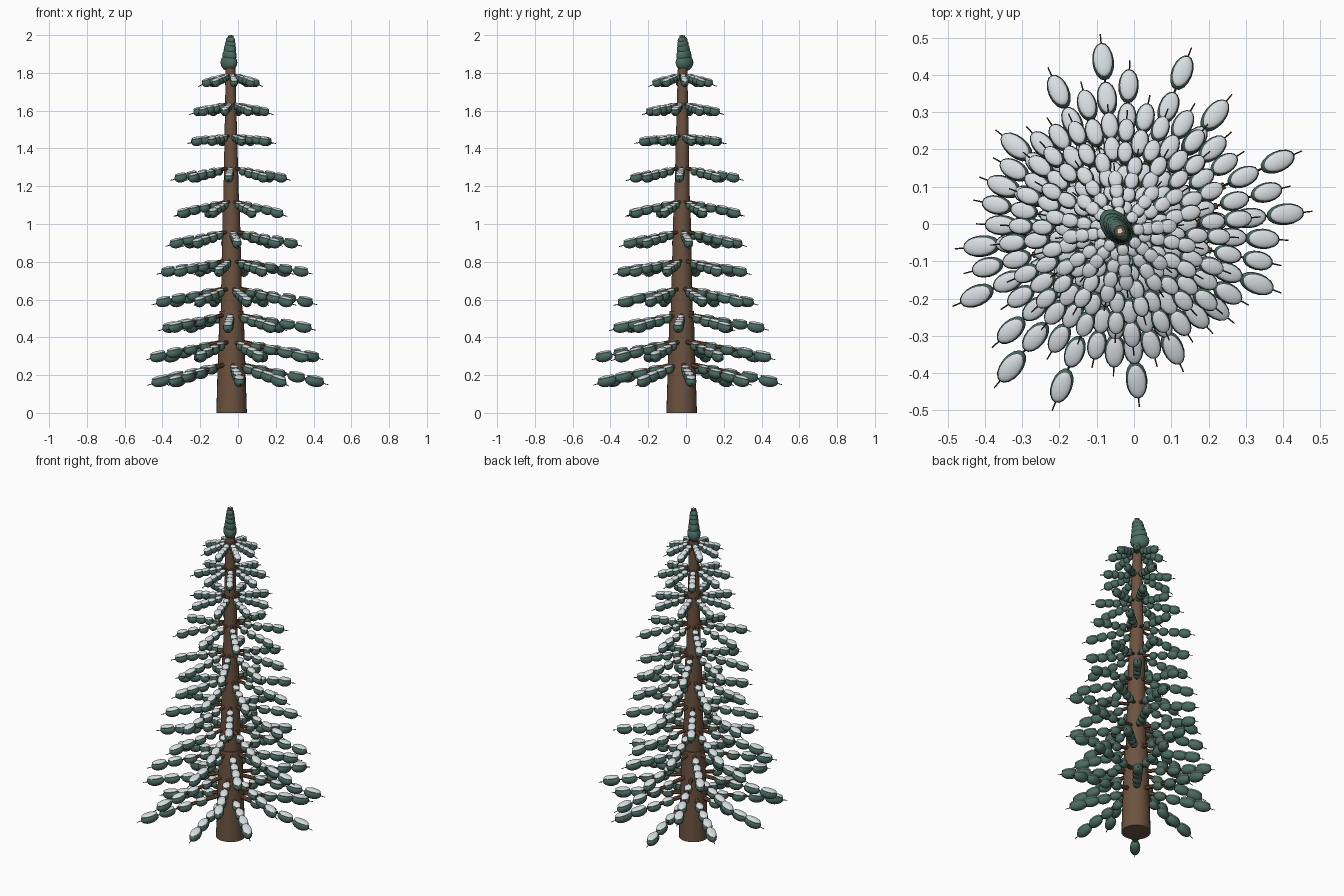
import bpy, bmesh, math, random
from mathutils import Matrix, Vector

if "Cube" in bpy.data.objects:
    bpy.data.objects.remove(bpy.data.objects["Cube"])

random.seed(4)


def material(name, rgb):
    m = bpy.data.materials.new(name)
    m.diffuse_color = (*rgb, 1)
    m.use_nodes = True
    m.node_tree.nodes["Principled BSDF"].inputs["Base Color"].default_value = m.diffuse_color
    return m


BARK = material("bark_brown", (0.15, 0.085, 0.05))
BRANCH = material("branch_brown", (0.15, 0.075, 0.038))
TWIG = material("twig_dark_brown", (0.07, 0.045, 0.032))
NEEDLE = material("needle_green", (0.068, 0.15, 0.12))
SNOW = material("snow_white", (0.70, 0.74, 0.77))

AXIS = Vector((-0.035, -0.02, 0))


def finish(bm, name, mat):
    me = bpy.data.meshes.new(name)
    bm.to_mesh(me)
    bm.free()
    me.materials.append(mat)
    ob = bpy.data.objects.new(name, me)
    bpy.context.collection.objects.link(ob)
    bpy.ops.object.select_all(action='DESELECT')
    ob.select_set(True)
    bpy.context.view_layer.objects.active = ob
    bpy.ops.object.shade_smooth_by_angle(angle=math.radians(40))
    return ob


def stick(bm, a, b, r1, r2, sides=8):
    """Tapered rod between two points."""
    d = b - a
    mat = Matrix.Translation((a + b) / 2) @ d.to_track_quat('Z', 'Y').to_matrix().to_4x4()
    bmesh.ops.create_cone(bm, cap_ends=True, segments=sides, radius1=r1, radius2=r2,
                          depth=d.length, matrix=mat)


def blob(bm, mat, offset, size):
    """Ellipsoid placed in a local frame."""
    m = mat @ Matrix.Translation(offset) @ Matrix.Diagonal((*size, 1))
    bmesh.ops.create_uvsphere(bm, u_segments=16, v_segments=10, radius=1, matrix=m)


# Trunk: three overlapping tapered lengths
trunk_parts = [((-0.034, -0.023, 0), (-0.034, -0.023, 0.54), 0.081, 0.064),
               ((-0.034, -0.023, 0.52), (-0.036, -0.021, 1.11), 0.058, 0.045),
               ((-0.036, -0.021, 1.09), (-0.040, -0.018, 1.88), 0.042, 0.024)]
for i, (a, b, r1, r2) in enumerate(trunk_parts):
    bm = bmesh.new()
    stick(bm, Vector(a), Vector(b), r1, r2, 28)
    finish(bm, f"trunk_{i + 1}", BARK)

# Tiers: branch height, height of outer needle clump, reach
tiers = [(0.265, 0.168, 0.40), (0.385, 0.298, 0.41), (0.525, 0.453, 0.385),
         (0.665, 0.588, 0.375), (0.81, 0.748, 0.35), (0.965, 0.898, 0.295),
         (1.125, 1.058, 0.275), (1.30, 1.245, 0.255), (1.47, 1.437, 0.20),
         (1.64, 1.595, 0.165), (1.795, 1.748, 0.13)]
# Uneven reach of the lower tiers, branch by branch
reach = {0: (0.443, 0.40, 0.458, 0.36, 0.375, 0.466, 0.40, 0.32),
         1: (0.46, 0.456, 0.41, 0.336, 0.423, 0.443, 0.342, 0.39),
         2: (0.33, 0.39, 0.31, 0.32, 0.396, 0.32, 0.30, 0.38),
         3: (0.33, 0.35, 0.33, 0.37, 0.33, 0.31, 0.33, 0.404),
         4: (0.31, 0.30, 0.34, 0.32, 0.31, 0.29, 0.375, 0.33)}
# Needle clumps along a branch: position, length scale, width scale, sink
clumps = ((1, 1, 1, 0), (0.78, 0.92, 0.95, 0.1), (0.56, 0.78, 0.9, 0.35), (0.36, 0.66, 0.82, 0.35))

for i, (z0, z1, mean_reach) in enumerate(tiers):
    f = 1 - i / 10
    half = Vector((0.027 + 0.025 * f, 0.021 + 0.008 * f, 0.023 + 0.007 * f))
    wood, twigs, needles, snow = (bmesh.new() for _ in range(4))
    for k in range(8):
        ang = math.radians(6 + 18 * i + 45 * k)
        R = reach[i][k] if i in reach else mean_reach * random.uniform(0.92, 1.08)
        out = Vector((math.cos(ang), math.sin(ang), 0))

        def along(t):
            return AXIS + out * (R * t) + Vector((0, 0, z0 + (z1 - z0) * t ** 1.2))

        # Bare branch, then a thin twig through to the tip
        stick(wood, along(0.05), along(0.66), 0.007 + 0.006 * f, 0.005 + 0.005 * f)
        tip_dir = (along(1) - along(0.9)).normalized()
        stick(twigs, along(0.6), along(1), 0.004, 0.003, 6)
        stick(twigs, along(1), along(1) + tip_dir * (half.x + 0.024), 0.003, 0.002, 6)

        # Needle clumps with thin snow caps
        for t, sx, sy, sink in clumps:
            d = along(t + 0.02) - along(t - 0.02)
            slope = 0.8 * math.atan2(-d.z, math.hypot(d.x, d.y))
            h = Vector((half.x * sx, half.y * sy, half.z * sy))
            frame = (Matrix.Translation(along(t) - Vector((0, 0, sink * h.z)))
                     @ Matrix.Rotation(ang, 4, 'Z') @ Matrix.Rotation(slope, 4, 'Y'))
            blob(needles, frame, (0, 0, 0), h)
            blob(snow, frame, (0, 0, h.z * 0.7), (h.x * 0.88, h.y * 0.88, h.z * 0.33))
    finish(wood, f"branches_{i + 1}", BRANCH)
    finish(twigs, f"twigs_{i + 1}", TWIG)
    finish(needles, f"needle_clumps_{i + 1}", NEEDLE)
    finish(snow, f"snow_caps_{i + 1}", SNOW)

# Crown: stacked needle clumps shrinking to the top, stretched along a diagonal
crown = bmesh.new()
for z, r, h, x, y in ((1.855, 0.045, 0.046, -0.048, -0.008), (1.892, 0.038, 0.044, -0.045, -0.011),
                      (1.925, 0.033, 0.036, -0.043, -0.014), (1.951, 0.029, 0.030, -0.041, -0.016),
                      (1.972, 0.025, 0.022, -0.040, -0.018)):
    frame = Matrix.Translation((x, y, z)) @ Matrix.Rotation(math.radians(-50), 4, 'Z')
    blob(crown, frame, (0, 0, 0), (r * 1.2, r * 0.82, h))
finish(crown, "crown_needles", NEEDLE)

tip = bmesh.new()
stick(tip, Vector((-0.04, -0.018, 1.85)), Vector((-0.038, -0.019, 1.998)), 0.02, 0.015, 14)
finish(tip, "crown_tip", BRANCH)

cap = bmesh.new()
stick(cap, Vector((-0.038, -0.019, 1.99)), Vector((-0.038, -0.019, 2.0)), 0.008, 0.007, 12)
finish(cap, "crown_snow", SNOW)
